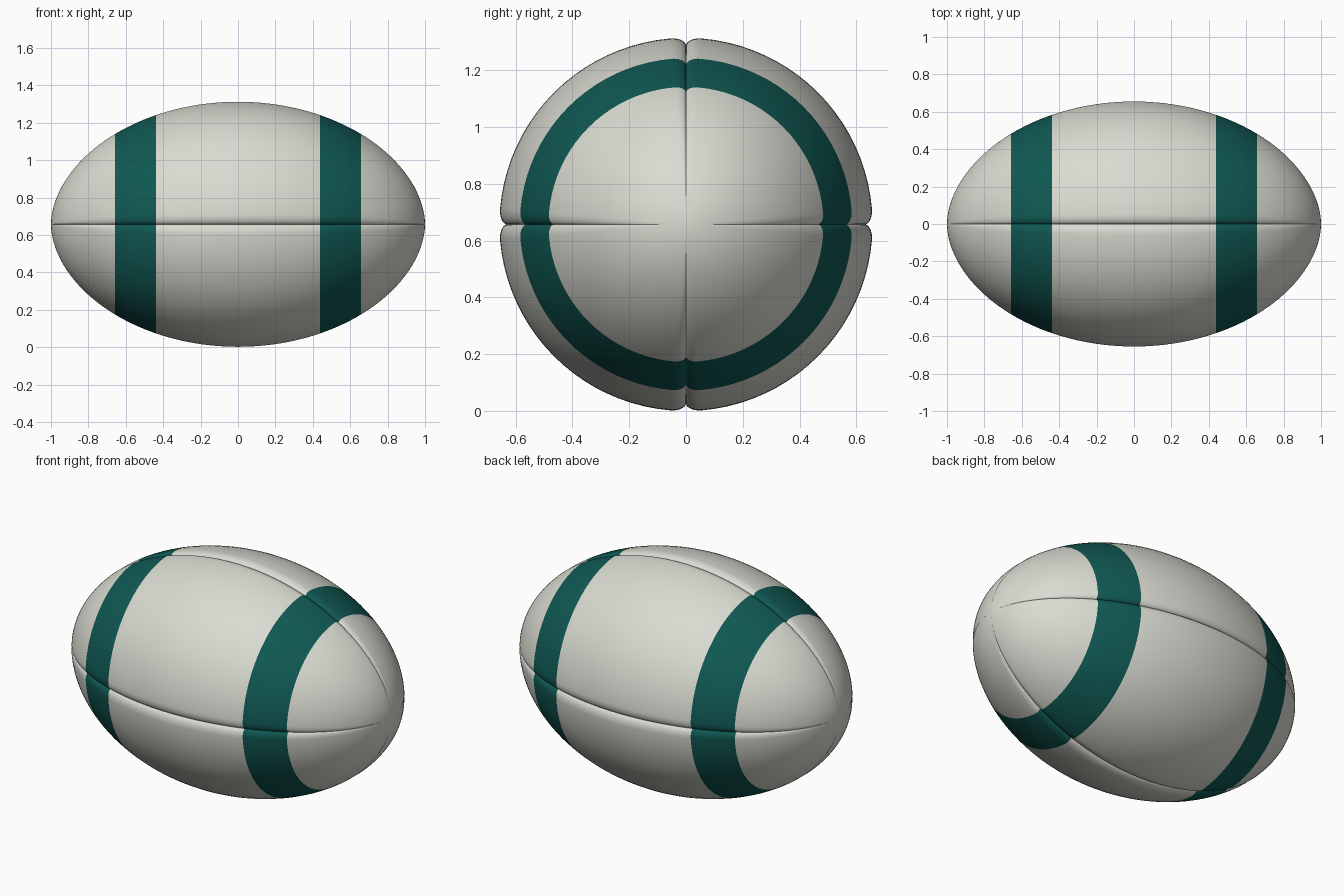
import bpy, bmesh
from math import sin, cos, pi, sqrt, acos

cube = bpy.data.objects.get("Cube")
if cube:
    bpy.data.objects.remove(cube, do_unlink=True)

RADIUS = 0.657
BAND_IN, BAND_OUT = 0.439, 0.657   # painted band limits along x
SEAM_ANGLE, SEAM_DEPTH = 0.085, 0.042


def material(name, rgb):
    mat = bpy.data.materials.new(name)
    mat.use_nodes = True
    color = (*rgb, 1.0)
    mat.diffuse_color = color
    bsdf = mat.node_tree.nodes["Principled BSDF"]
    bsdf.inputs["Base Color"].default_value = color
    bsdf.inputs["Roughness"].default_value = 0.6
    return mat


def spread(a, b, n):
    return [a + (b - a) * i / n for i in range(n)]


def groove(delta):
    """Radius factor: each panel edge rolls down into its seam."""
    t = min(delta / SEAM_ANGLE, 1.0)
    return 1.0 - SEAM_DEPTH * (1.0 - sqrt(1.0 - (1.0 - t) ** 2))


# Rings along the length, with exact rings at the band edges
a_out, a_in = acos(BAND_OUT), acos(BAND_IN)
half = spread(0, a_out, 20) + spread(a_out, a_in, 8) + spread(a_in, pi / 2, 14)
rings = half[1:] + [pi / 2] + [pi - a for a in reversed(half[1:])]

# Columns of one panel, closely spaced beside the seams
edge = [SEAM_ANGLE * (i / 10) ** 2 for i in range(10)]
panel = edge + spread(SEAM_ANGLE, pi / 2 - SEAM_ANGLE, 20)
panel += [pi / 2 - d for d in reversed(edge[1:] + [SEAM_ANGLE])]
columns = [(q * pi / 2 + p, groove(min(p, pi / 2 - p))) for q in range(4) for p in panel]

# Four-panel ball, lengthwise along x
bm = bmesh.new()
grid = []
for a in rings:
    r = RADIUS * sin(a) ** 1.08
    grid.append([bm.verts.new((cos(a), r * g * cos(p), r * g * sin(p) + RADIUS))
                 for p, g in columns])
n = len(columns)
for low, high in zip(grid, grid[1:]):
    for j in range(n):
        k = (j + 1) % n
        bm.faces.new((low[j], low[k], high[k], high[j]))
for x, ring in ((1, grid[0]), (-1, grid[-1])):
    tip = bm.verts.new((x, 0, RADIUS))
    for j in range(n):
        bm.faces.new((tip, ring[j], ring[(j + 1) % n]))
bmesh.ops.recalc_face_normals(bm, faces=bm.faces)

# Painted bands
for f in bm.faces:
    f.material_index = int(BAND_IN < abs(f.calc_center_median().x) < BAND_OUT)

mesh = bpy.data.meshes.new("ball")
bm.to_mesh(mesh)
bm.free()
mesh.materials.append(material("off white", (0.70, 0.71, 0.64)))
mesh.materials.append(material("dark teal", (0.005, 0.098, 0.086)))
ball = bpy.data.objects.new("ball", mesh)
bpy.context.collection.objects.link(ball)

bpy.context.view_layer.objects.active = ball
ball.select_set(True)
bpy.ops.object.shade_smooth_by_angle(angle=0.7)
